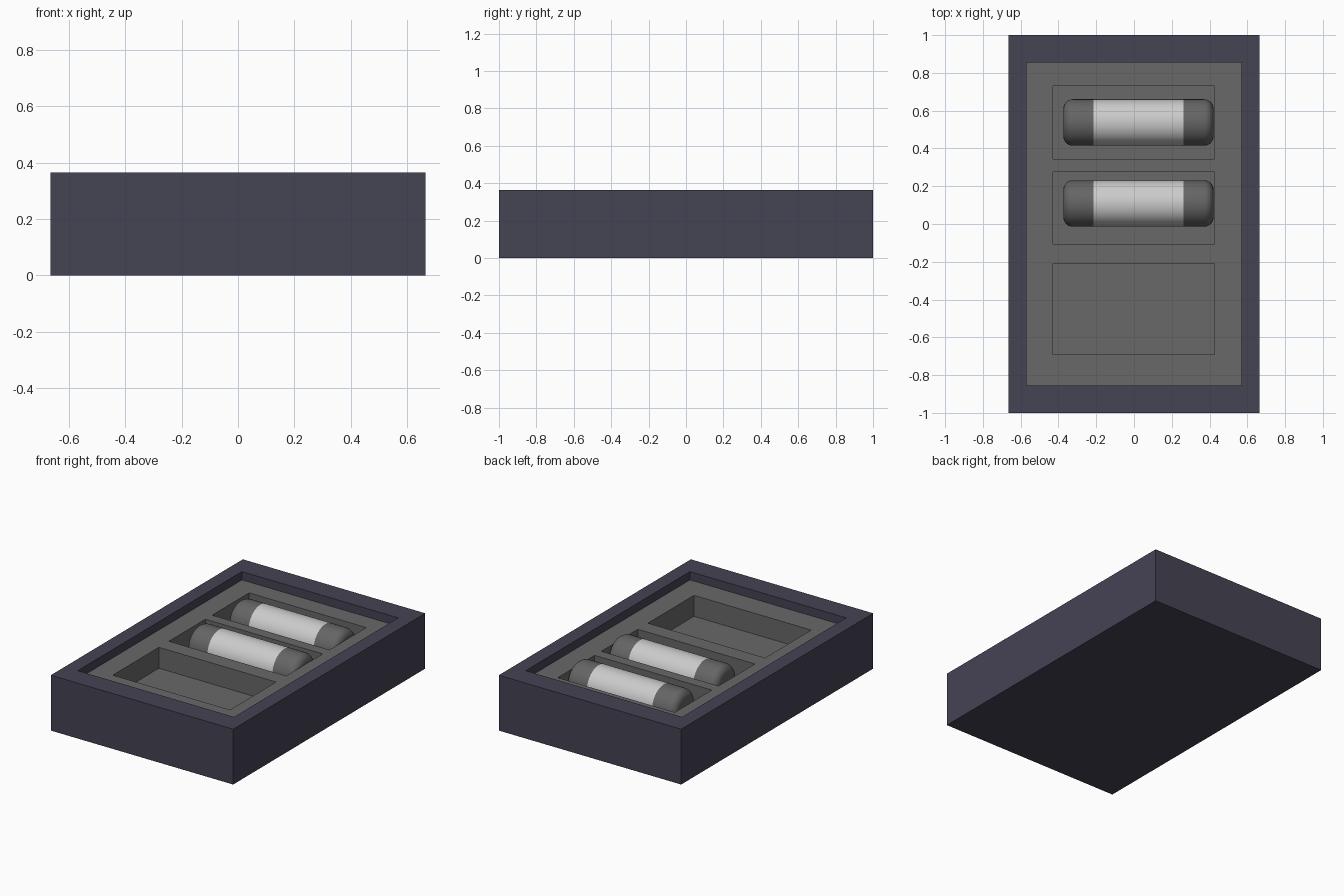
import bpy, bmesh, math
from mathutils import Matrix, Vector

if "Cube" in bpy.data.objects:
    bpy.data.objects.remove(bpy.data.objects["Cube"])


def material(name, rgb):
    m = bpy.data.materials.new(name)
    m.diffuse_color = (*rgb, 1)
    m.use_nodes = True
    m.node_tree.nodes["Principled BSDF"].inputs["Base Color"].default_value = m.diffuse_color
    return m


SHELL = material("dark_violet", (0.06, 0.056, 0.088))
FOAM = material("foam_grey", (0.14, 0.14, 0.14))
CAP = material("cap_grey", (0.13, 0.13, 0.13))
BAND = material("band_light", (0.6, 0.6, 0.6))


def finish(bm, name, mat):
    bmesh.ops.recalc_face_normals(bm, faces=bm.faces)
    me = bpy.data.meshes.new(name)
    bm.to_mesh(me)
    bm.free()
    ob = bpy.data.objects.new(name, me)
    bpy.context.collection.objects.link(ob)
    me.materials.append(mat)
    return ob


def pocketed_block(name, xs, ys, pocket_rows, z0, z1, floor, mat):
    """Solid block whose middle column has rectangular pockets in the given rows."""
    bm = bmesh.new()
    v = [[bm.verts.new((x, y, z1)) for x in xs] for y in ys]
    pockets = []
    for j in range(len(ys) - 1):
        for i in range(len(xs) - 1):
            f = bm.faces.new((v[j][i], v[j][i + 1], v[j + 1][i + 1], v[j + 1][i]))
            if i == 1 and j in pocket_rows:
                pockets.append(f)
    # outer walls and underside
    rim = [e for e in bm.edges if e.is_boundary]
    low = bmesh.ops.extrude_edge_only(bm, edges=rim)["geom"]
    for vert in (g for g in low if isinstance(g, bmesh.types.BMVert)):
        vert.co.z = z0
    bmesh.ops.holes_fill(bm, edges=[e for e in bm.edges if e.is_boundary], sides=0)
    # pockets
    for f in pockets:
        geom = bmesh.ops.extrude_face_region(bm, geom=[f])["geom"]
        for vert in (g for g in geom if isinstance(g, bmesh.types.BMVert)):
            vert.co.z = floor
        if f.is_valid:
            bm.faces.remove(f)
    return finish(bm, name, mat)


def lathe(name, profile, centre, mat):
    """Revolve (x, radius) points about the x axis."""
    bm = bmesh.new()
    vs = [bm.verts.new((x, 0, r)) for x, r in profile]
    edges = [bm.edges.new(p) for p in zip(vs, vs[1:])]
    bmesh.ops.spin(bm, geom=vs + edges, cent=(0, 0, 0), axis=(1, 0, 0),
                   angle=math.tau, steps=48)
    bmesh.ops.remove_doubles(bm, verts=bm.verts, dist=1e-5)
    bmesh.ops.transform(bm, matrix=Matrix.Translation(Vector(centre)), verts=bm.verts)
    ob = finish(bm, name, mat)
    bpy.ops.object.select_all(action="DESELECT")
    ob.select_set(True)
    bpy.context.view_layer.objects.active = ob
    bpy.ops.object.shade_smooth_by_angle(angle=math.radians(35))
    return ob


# outer case and the insert with three pockets
pocketed_block("case", [-0.665, -0.57, 0.57, 0.665], [-1, -0.855, 0.855, 1],
               [1], 0, 0.365, 0.06, SHELL)
pocketed_block("insert", [-0.57, -0.43, 0.425, 0.57],
               [-0.855, -0.69, -0.21, -0.105, 0.275, 0.345, 0.73, 0.855],
               [1, 3, 5], 0.06, 0.31, 0.172, FOAM)

# two cylinders, each with a light band and two rounded end caps
R, BEVEL, HALF, BAND_HALF = 0.123, 0.05, 0.3975, 0.2375
arc = [(HALF - BEVEL + BEVEL * math.sin(a), R - BEVEL + BEVEL * math.cos(a))
       for a in (math.pi / 2 * k / 8 for k in range(9))]
cap = [(BAND_HALF, 0), (BAND_HALF, R)] + arc + [(HALF, 0)]
for n, y in enumerate((0.5375, 0.1085), 1):
    centre = (0.0235, y, 0.24)
    lathe(f"cylinder_{n}_band", [(-BAND_HALF, R), (BAND_HALF, R)], centre, BAND)
    for side, s in (("left", -1), ("right", 1)):
        lathe(f"cylinder_{n}_{side}_cap", [(s * x, r) for x, r in cap], centre, CAP)
